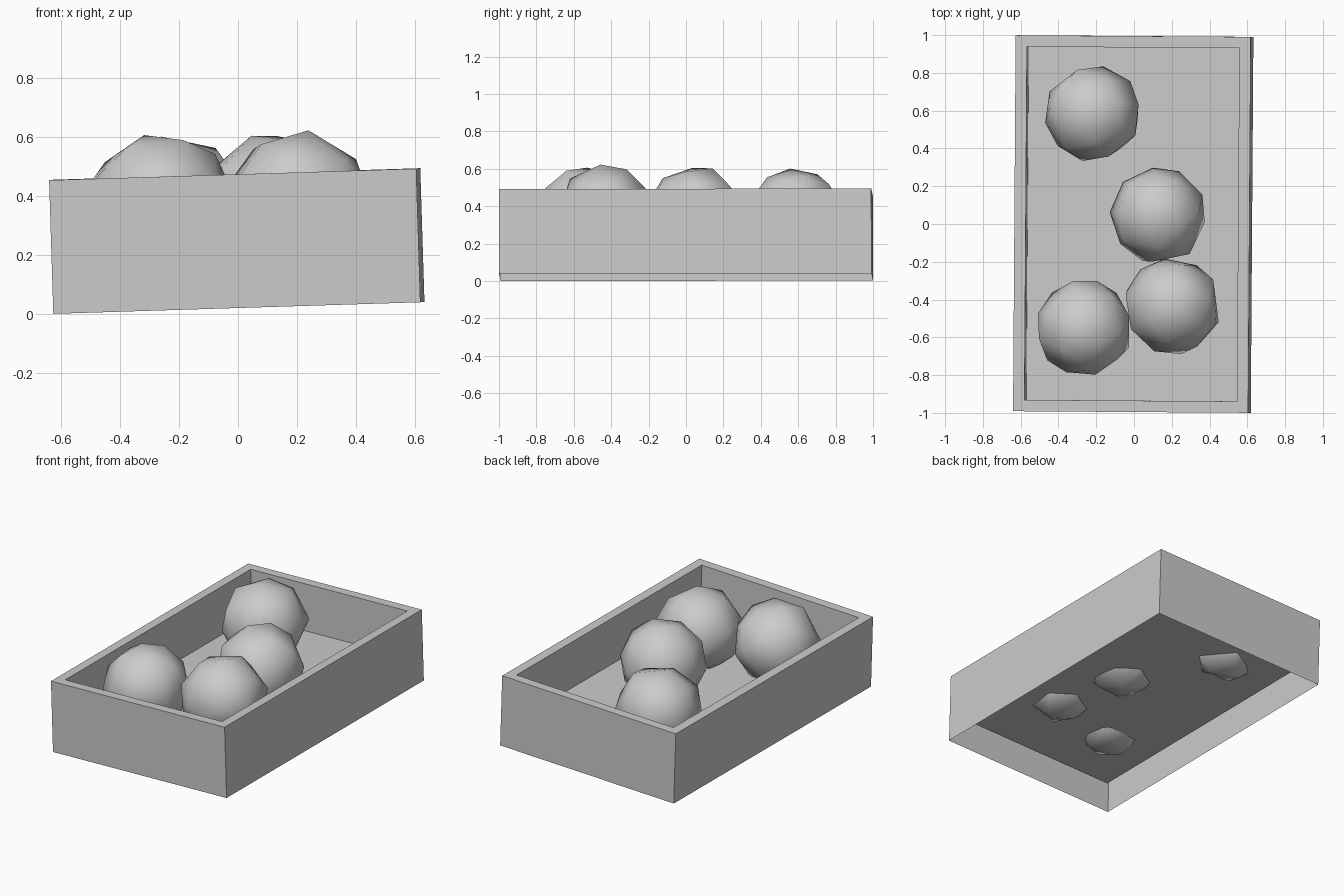
import bpy, bmesh
from math import radians
from mathutils import Vector

cube = bpy.data.objects.get("Cube")
if cube:
    bpy.data.objects.remove(cube, do_unlink=True)

grey = bpy.data.materials.new("plain grey")
grey.use_nodes = True
colour = (0.6, 0.6, 0.6, 1)
grey.diffuse_color = colour
grey.node_tree.nodes["Principled BSDF"].inputs["Base Color"].default_value = colour

WIDTH, LENGTH, HEIGHT = 1.245, 1.99, 0.453
WALL, FLOOR = 0.06, 0.15


def add_object(name, bm):
    mesh = bpy.data.meshes.new(name)
    bm.to_mesh(mesh)
    bm.free()
    mesh.materials.append(grey)
    obj = bpy.data.objects.new(name, mesh)
    bpy.context.collection.objects.link(obj)
    return obj


# Tray: outer walls, rim, inner walls and raised floor, open underneath
bm = bmesh.new()


def loop(inset, z):
    x, y = WIDTH / 2 - inset, LENGTH / 2 - inset
    return [bm.verts.new((sx * x, sy * y, z))
            for sx, sy in ((-1, -1), (1, -1), (1, 1), (-1, 1))]


loops = [loop(0, 0), loop(0, HEIGHT), loop(WALL, HEIGHT), loop(WALL, FLOOR)]
for lower, upper in zip(loops, loops[1:]):
    for i in range(4):
        j = (i + 1) % 4
        bm.faces.new((lower[i], lower[j], upper[j], upper[i]))
bm.faces.new(loops[-1])
tray = add_object("tray", bm)
tray.location = (0.003, 0, 0.021)
tray.rotation_euler = (radians(0.05), radians(-1.8), radians(-0.4))

# Balls: coarse faceted spheres, each resting at its own angle
balls = {
    "front_right_ball": ((-0.265, -0.55, 0.358), (20, 35, 10)),
    "front_left_ball": ((0.205, -0.435, 0.365), (5, 18, 60)),
    "middle_ball": ((0.13, 0.045, 0.358), (-10, 0, 25)),
    "back_ball": ((-0.22, 0.585, 0.35), (40, 10, 80)),
}
for name, (place, turn) in balls.items():
    bm = bmesh.new()
    bmesh.ops.create_icosphere(bm, subdivisions=3, radius=0.25)
    for face in bm.faces:
        face.smooth = True
    ball = add_object(name, bm)
    ball.location = Vector(place)
    ball.rotation_euler = [radians(a) for a in turn]
    facets = ball.modifiers.new("coarse facets", "DECIMATE")
    facets.ratio = 0.18
